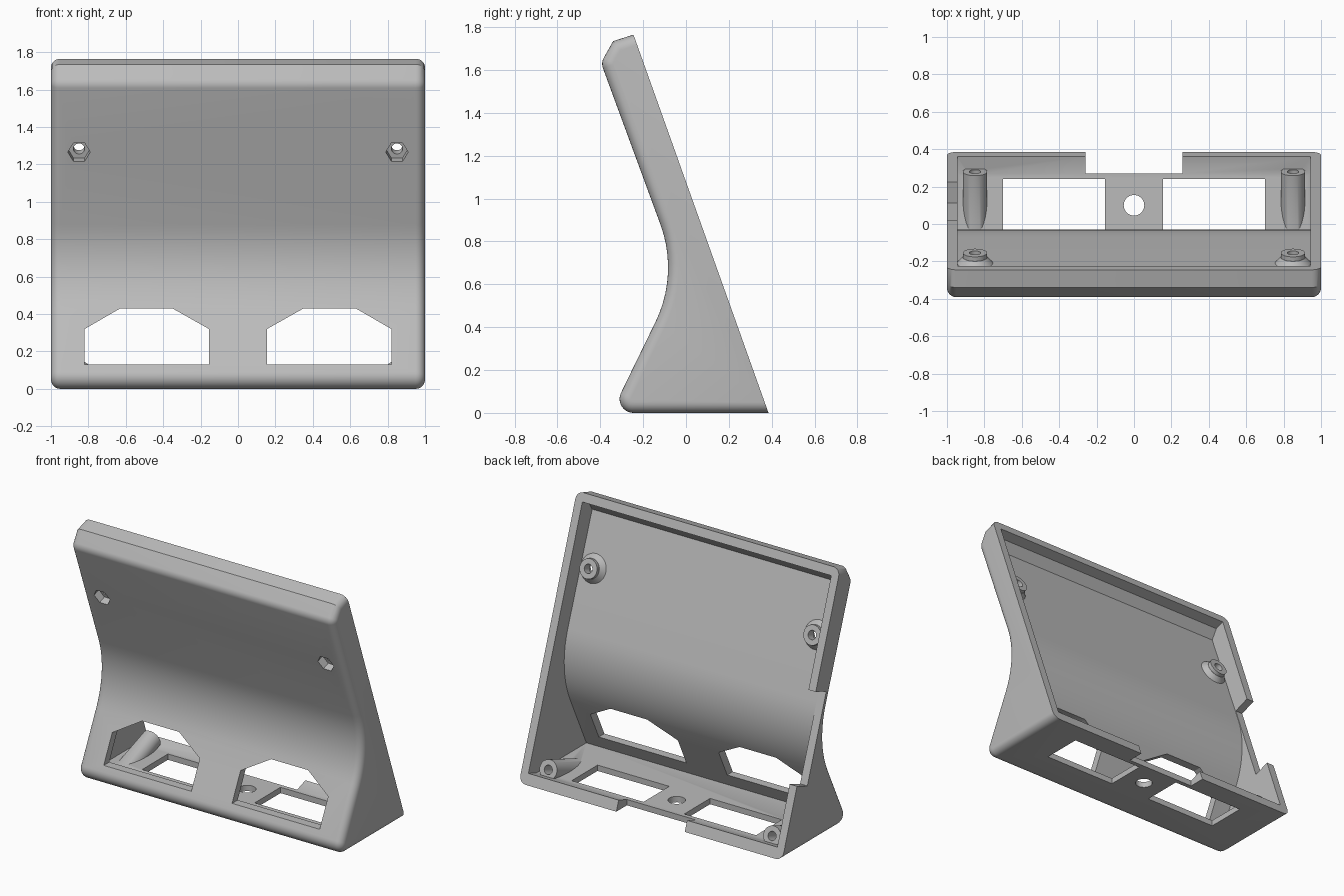
import bpy, bmesh, math
from mathutils import Vector, Matrix
from mathutils.geometry import intersect_line_line_2d, intersect_line_line

cube = bpy.data.objects.get("Cube")
if cube:
    bpy.data.objects.remove(cube, do_unlink=True)

grey = bpy.data.materials.new("warm_grey_plastic")
grey.use_nodes = True
colour = (0.5, 0.5, 0.5, 1)
grey.diffuse_color = colour
grey.node_tree.nodes["Principled BSDF"].inputs["Base Color"].default_value = colour

BACK = Vector((0, 0.942, 0.336)).normalized()   # normal of the sloping open back


def make(name, bm):
    bmesh.ops.recalc_face_normals(bm, faces=bm.faces)
    mesh = bpy.data.meshes.new(name)
    bm.to_mesh(mesh)
    bm.free()
    mesh.materials.append(grey)
    ob = bpy.data.objects.new(name, mesh)
    bpy.context.collection.objects.link(ob)
    return ob


def fillet(corners, steps=10):
    """Round each (y, z, radius) corner of a closed outline."""
    out = []
    for i, (y, z, r) in enumerate(corners):
        p = Vector((y, z))
        if r == 0:
            out.append(p)
            continue
        a = (Vector(corners[i - 1][:2]) - p).normalized()
        b = (Vector(corners[(i + 1) % len(corners)][:2]) - p).normalized()
        half = a.angle(b) / 2
        centre = p + (a + b).normalized() * r / math.sin(half)
        start = p + a * r / math.tan(half) - centre
        end = p + b * r / math.tan(half) - centre
        sweep = start.angle(end)
        for k in range(steps + 1):
            t = k / steps
            out.append(centre + (start * math.sin((1 - t) * sweep) + end * math.sin(t * sweep)) / math.sin(sweep))
    return out


def inset(outline, d):
    """Move every edge inwards except the last one, which is the open back."""
    n = len(outline)
    lines = []
    for i in range(n):
        p, q = outline[i], outline[(i + 1) % n]
        e = (q - p).normalized()
        move = Vector((e.y, -e.x)) * (0 if i == n - 1 else d)
        lines.append((p + move, e))
    result = []
    for i in range(n):
        (p, e), (q, f) = lines[i - 1], lines[i]
        cross = e.x * f.y - e.y * f.x
        w = q - p
        result.append(p + e * (w.x * f.y - w.y * f.x) / cross if abs(cross) > 1e-5 else q)
    return result


def loft(name, sections):
    """Skin a row of matching 3D rings and cap both ends."""
    bm = bmesh.new()
    rings = [[bm.verts.new(v) for v in s] for s in sections]
    n = len(rings[0])
    for a, b in zip(rings, rings[1:]):
        for i in range(n):
            j = (i + 1) % n
            bm.faces.new((a[i], a[j], b[j], b[i]))
    bm.faces.new(rings[0])
    bm.faces.new(rings[-1])
    return make(name, bm)


def side_prism(name, outline, x0, x1):
    return loft(name, [[(x, p[0], p[1]) for p in outline] for x in (x0, x1)])


def rod(name, tip, length, r1, r2=None, sides=32, axis=BACK, floor=None):
    """Round bar running from the tip backwards along the axis; r2 is the far end."""
    bm = bmesh.new()
    turn = axis.to_track_quat('Z', 'Y').to_matrix().to_4x4()
    m = Matrix.Translation(Vector(tip) - axis * length / 2) @ turn @ Matrix.Rotation(math.pi / 2, 4, 'Z')
    bmesh.ops.create_cone(bm, cap_ends=True, segments=sides, radius1=r2 or r1, radius2=r1, depth=length, matrix=m)
    if floor is not None:
        geom = bm.verts[:] + bm.edges[:] + bm.faces[:]
        cut = bmesh.ops.bisect_plane(bm, geom=geom, plane_co=(0, 0, floor), plane_no=(0, 0, -1), clear_outer=True)
        bmesh.ops.holes_fill(bm, edges=[e for e in cut["geom_cut"] if isinstance(e, bmesh.types.BMEdge)])
    return make(name, bm)


def box(name, x0, x1, y0, y1, z0, z1):
    return side_prism(name, [(y0, z0), (y1, z0), (y1, z1), (y0, z1)], x0, x1)


def combine(ob, tool, mode):
    mod = ob.modifiers.new(mode, 'BOOLEAN')
    mod.operation, mod.object, mod.solver = mode, tool, 'EXACT'
    bpy.context.view_layer.objects.active = ob
    bpy.ops.object.modifier_apply(modifier=mod.name)
    bpy.data.objects.remove(tool, do_unlink=True)


# Outer shell: wedge profile with rounded side edges
outer = fillet([(0.385, 0, 0), (-0.349, 0, 0.065), (-0.034, 0.647, 0.58),
                (-0.397, 1.634, 0.06), (-0.34, 1.735, 0), (-0.245, 1.765, 0)])
R, STEPS = 0.05, 6
right_half = []
for k in range(STEPS + 1):
    a = math.pi / 2 * (1 - k / STEPS)
    ring = inset(outer, R * (1 - math.cos(a)))
    right_half.append([(R - 1 - R * math.sin(a), p.x, p.y) for p in ring])
left_half = [[(-x, y, z) for x, y, z in s] for s in reversed(right_half)]
body = loft("stand_body", right_half + left_half)

# Hollow inside, open at the back
cavity = fillet([(0.45, 0.10, 0), (0.27, 0.04, 0), (-0.269, 0.04, 0), (0.026, 0.647, 0.635),
                 (-0.332, 1.62, 0), (-0.29, 1.687, 0), (-0.225, 1.71, 0), (-0.10, 1.755, 0)])
combine(body, side_prism("cavity", cavity, -0.945, 0.945), 'DIFFERENCE')

for s in (-1, 1):
    x = 0.85 * s
    top_tip = Vector((x, -0.154, 1.304))
    low_tip = Vector((x, 0.28, 0.09))
    # Screw bosses and lower posts
    combine(body, rod("boss_flare", top_tip - BACK * 0.025, 0.055, 0.066, 0.115), 'UNION')
    combine(body, rod("boss", top_tip, 0.09, 0.065), 'UNION')
    combine(body, rod("post", low_tip, 0.42, 0.065, floor=0.012), 'UNION')
    # Screw holes and hexagonal nut pockets
    combine(body, rod("screw_hole", top_tip + BACK * 0.1, 0.4, 0.03), 'DIFFERENCE')
    combine(body, rod("nut_pocket", top_tip - BACK * 0.06, 0.2, 0.06, sides=6), 'DIFFERENCE')
    combine(body, rod("post_hole", low_tip + BACK * 0.1, 0.2, 0.03), 'DIFFERENCE')
    # Front window with clipped upper corners
    window = [(0.155, 0.13), (0.82, 0.13), (0.82, 0.32), (0.63, 0.43), (0.35, 0.43), (0.155, 0.32)]
    combine(body, loft("window", [[(u * s, y, v) for u, v in window] for y in (-0.5, 0.02)]), 'DIFFERENCE')
    # Floor opening
    xs = sorted((0.155 * s, 0.70 * s))
    combine(body, box("floor_opening", *xs, -0.04, 0.24, -0.1, 0.09), 'DIFFERENCE')

# Cable hole and notch in the floor lip
combine(body, rod("cable_hole", (0, 0.1, 0.1), 0.2, 0.055, axis=Vector((0, 0, 1))), 'DIFFERENCE')
combine(body, box("lip_notch", -0.26, 0.26, 0.27, 0.5, -0.1, 0.2), 'DIFFERENCE')

# Notch in the right side wall, square to the back
inward = Vector((BACK.y, BACK.z))
ends = [Vector((0.225, 0.45)), Vector((0.02, 1.02))]
notch = [ends[0] + inward * 0.1, ends[1] + inward * 0.1, ends[1] - inward * 0.12, ends[0] - inward * 0.12]
combine(body, side_prism("side_notch", notch, -1.1, -0.92), 'DIFFERENCE')

# Smooth curves, crisp edges
bpy.ops.object.select_all(action='DESELECT')
body.select_set(True)
bpy.context.view_layer.objects.active = body
bpy.ops.object.shade_smooth_by_angle(angle=math.radians(30))
